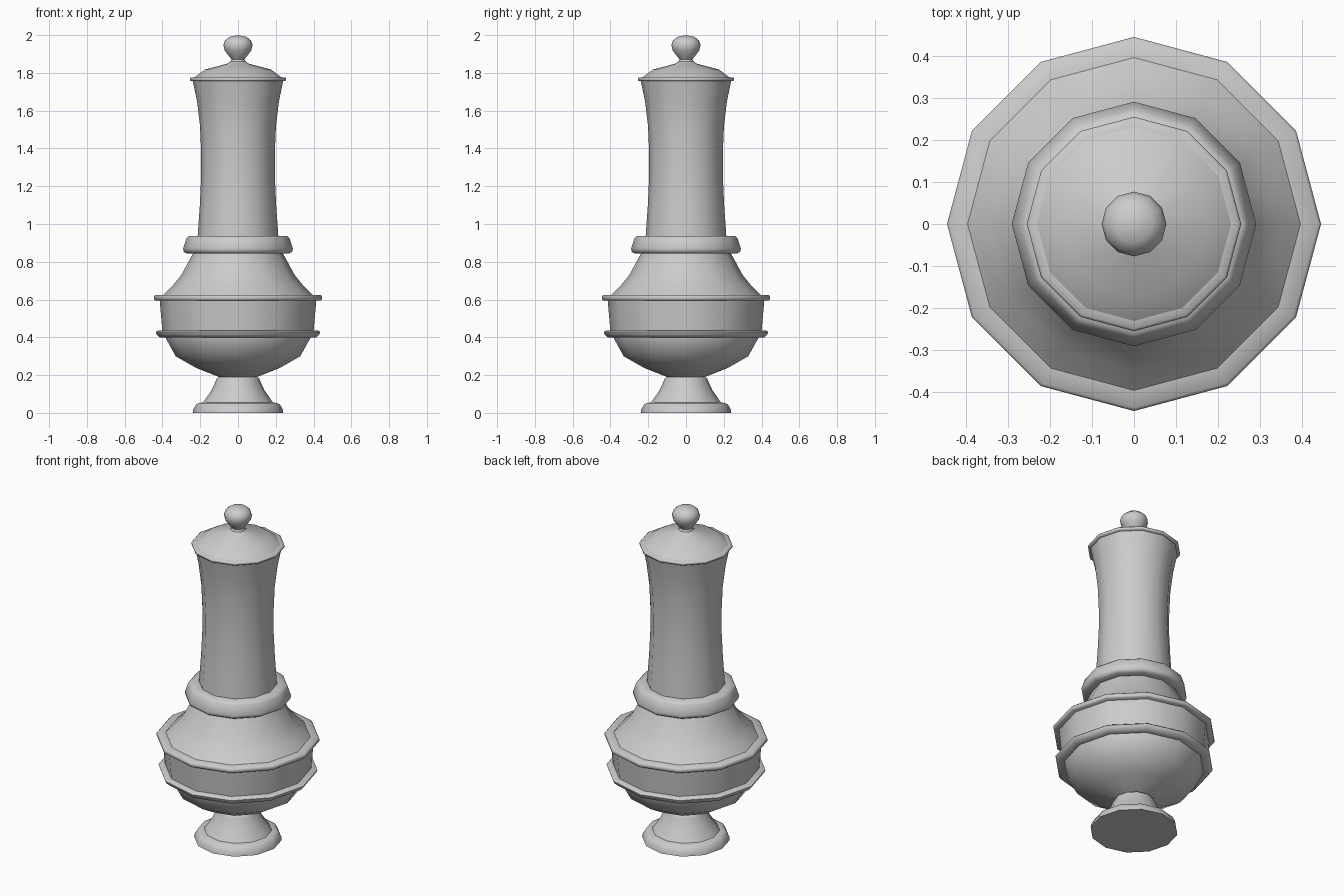
import bpy
import bmesh
from math import radians, tau
from mathutils import Matrix, Vector

SIDES = 12

if "Cube" in bpy.data.objects:
    bpy.data.objects.remove(bpy.data.objects["Cube"])

grey = bpy.data.materials.new("plain_grey")
grey.use_nodes = True
colour = (0.6, 0.6, 0.6, 1)
grey.diffuse_color = colour
grey.node_tree.nodes["Principled BSDF"].inputs["Base Color"].default_value = colour


def lathe(name, profile):
    """Turn a (radius, height) profile, listed bottom to top, about z."""
    bm = bmesh.new()
    verts = [bm.verts.new((r, 0, z)) for r, z in profile]
    edges = [bm.edges.new(pair) for pair in zip(verts, verts[1:])]
    bmesh.ops.spin(bm, geom=verts + edges, cent=(0, 0, 0), axis=(0, 0, 1),
                   angle=tau, steps=SIDES, use_merge=False)
    bmesh.ops.remove_doubles(bm, verts=bm.verts, dist=0.0005)
    bmesh.ops.recalc_face_normals(bm, faces=bm.faces)
    # Open bands must face away from the axis
    if sum(f.normal.dot(Vector((*f.calc_center_median().xy, 0)))
           * f.calc_area() for f in bm.faces) < 0:
        bmesh.ops.reverse_faces(bm, faces=bm.faces)
    mesh = bpy.data.meshes.new(name)
    bm.to_mesh(mesh)
    bm.free()
    mesh.materials.append(grey)
    mesh.shade_smooth()
    mesh.set_sharp_from_angle(angle=radians(50))
    obj = bpy.data.objects.new(name, mesh)
    bpy.context.collection.objects.link(obj)
    return obj


def ring(name, inner, outer, low, high, soft):
    """Closed moulding with softened outer corners."""
    return lathe(name, [(inner, low), (outer - soft, low), (outer, low + soft),
                        (outer, high - soft), (outer - soft, high), (inner, high)])


# Foot and flared stem
lathe("foot", [(0, 0), (0.24, 0), (0.237, 0.018), (0.222, 0.045),
               (0.208, 0.052), (0.185, 0.055)])
lathe("stem", [(0.185, 0.055), (0.14, 0.12), (0.117, 0.17),
               (0.112, 0.183), (0.1, 0.19)])

# Bowl, waist band and shoulder
lathe("bowl", [(0.1, 0.19), (0.22, 0.237), (0.33, 0.3), (0.385, 0.4), (0.385, 0.42)])
lathe("lower_ring", [(0.38, 0.4), (0.415, 0.4), (0.432, 0.418),
                     (0.435, 0.428), (0.425, 0.436), (0.39, 0.438)])
lathe("waist_band", [(0.4, 0.43), (0.415, 0.6)])
ring("upper_ring", 0.38, 0.445, 0.595, 0.624, 0.007)
lathe("shoulder", [(0.4, 0.62), (0.345, 0.675), (0.3, 0.73), (0.235, 0.85)])

# Collar and waisted neck
lathe("collar", [(0.22, 0.844), (0.272, 0.844), (0.288, 0.854), (0.291, 0.87),
                 (0.272, 0.925), (0.26, 0.937), (0.2, 0.937)])
lathe("neck", [(0.214, 0.93), (0.202, 1.1), (0.195, 1.25), (0.195, 1.38),
               (0.201, 1.52), (0.217, 1.65), (0.24, 1.76)])

# Rim, domed lid and knob
ring("rim", 0.22, 0.255, 1.756, 1.776, 0.006)
lathe("lid", [(0.236, 1.772), (0.175, 1.818), (0.06, 1.848), (0.04, 1.86)])
lathe("knob", [(0.04, 1.858), (0.034, 1.872), (0.046, 1.886), (0.071, 1.92),
               (0.077, 1.947), (0.069, 1.972), (0.045, 1.991), (0, 2)])
